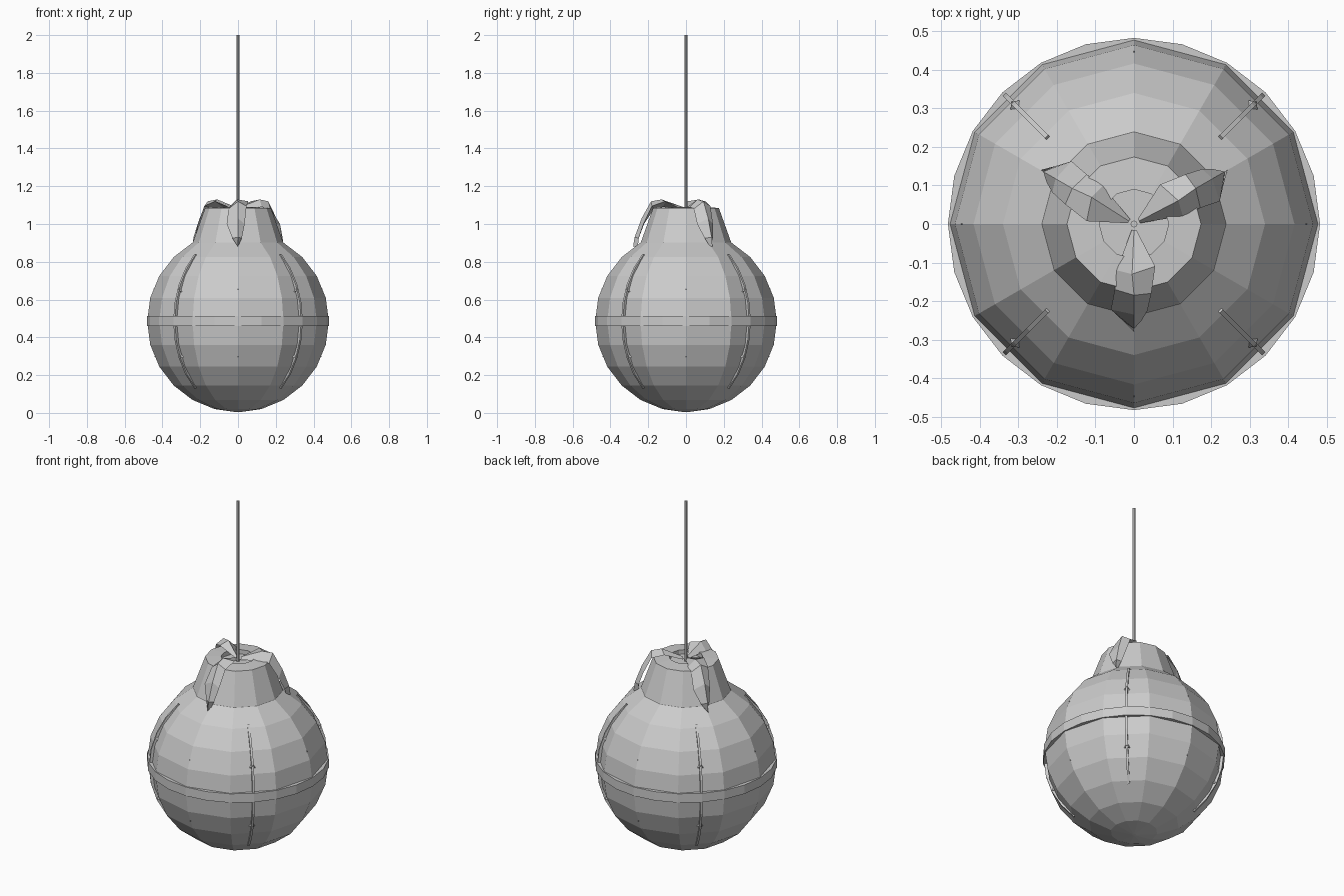
import bpy, bmesh
from math import sin, cos, pi, radians
from mathutils import Vector, Matrix

if "Cube" in bpy.data.objects:
    bpy.data.objects.remove(bpy.data.objects["Cube"])

C = 0.485   # centre height of the ball
R = 0.481   # ball radius


def make(name, verts, faces):
    bm = bmesh.new()
    vs = [bm.verts.new(v) for v in verts]
    for f in faces:
        bm.faces.new([vs[i] for i in f])
    bmesh.ops.remove_doubles(bm, verts=bm.verts, dist=1e-5)
    bmesh.ops.recalc_face_normals(bm, faces=bm.faces)
    me = bpy.data.meshes.new(name)
    bm.to_mesh(me)
    bm.free()
    ob = bpy.data.objects.new(name, me)
    bpy.context.collection.objects.link(ob)
    return ob


def lathe(name, prof, n, closed=False):
    """Revolve (radius, z) points; open profiles get flat end caps."""
    verts = [(r * cos(2 * pi * i / n), r * sin(2 * pi * i / n), z)
             for r, z in prof for i in range(n)]
    m = len(prof)
    faces = []
    for k in range(m if closed else m - 1):
        a, b = k * n, (k + 1) % m * n
        faces += [(a + i, a + (i + 1) % n, b + (i + 1) % n, b + i) for i in range(n)]
    if not closed:
        faces += [tuple(range(n)), tuple(range((m - 1) * n, m * n))]
    return make(name, verts, faces)


# faceted ball: 12 sides, 15 degree rings
lathe("ball", [(max(R * cos(radians(a)), 0.01), C + R * sin(radians(a)))
               for a in range(-90, 91, 15)], 12)

# belt around the middle
lathe("belt", [(0.483, 0.46), (0.483, 0.512), (0.45, 0.512), (0.45, 0.46)], 24, True)

# thin raised seams on the four diagonals
for q in range(4):
    rot = Matrix.Rotation(radians(45 + 90 * q), 3, 'Z')
    verts, faces = [], []
    lats = range(-48, 49, 12)
    for a in lats:
        ca, sa = cos(radians(a)), sin(radians(a))
        for r, w in ((0.45, -.006), (0.479, -.006), (0.479, .006), (0.45, .006)):
            verts.append(rot @ Vector((r * ca, w, C + r * sa)))
    for k in range(len(lats) - 1):
        a = 4 * k
        faces += [(a + i, a + (i + 1) % 4, a + 4 + (i + 1) % 4, a + 4 + i) for i in range(4)]
    faces += [(0, 1, 2, 3), tuple(range(len(verts) - 4, len(verts)))]
    make("seam_%d" % q, verts, faces)

# small pointed studs above and below the belt
for q in range(8):
    for lat in (-22, 22):
        rot = Matrix.Rotation(radians(45 * q), 3, 'Z') @ Matrix.Rotation(radians(-lat), 3, 'Y')
        w = 0.028 if q % 2 else 0.016
        pts = [(0.45, -w, -.028), (0.45, w, -.028), (0.45, 0, .03), (0.481, 0, -.01)]
        make("stud", [rot @ Vector(p) + Vector((0, 0, C)) for p in pts],
             [(0, 1, 2), (0, 1, 3), (1, 2, 3), (2, 0, 3)])

# tapered neck with a sunken top
lathe("neck", [(0.242, 0.895), (0.174, 1.085), (0.09, 1.09), (0.09, 1.065), (0.012, 1.065)], 12)

# string
lathe("string", [(0.009, 1.06), (0.009, 2.0)], 8)

# three folded leaves draped over the neck: left edge, ridge, right edge
leaf = [[(.015, -.006, 1.075), (.015, 0, 1.09), (.015, .006, 1.075)],
        [(.12, -.045, 1.09), (.13, -.005, 1.13), (.11, .055, 1.12)],
        [(.17, -.05, 1.08), (.185, 0, 1.12), (.18, .045, 1.095)],
        [(.222, -.06, 1.0), (.235, 0, 1.03), (.225, .035, 1.0)],
        [(.25, -.03, .925), (.272, 0, .93), (.25, .02, .925)],
        [(.255, 0, .88), (.28, 0, .88), (.255, 0, .88)]]
for q, ang in enumerate((-90, 30, 150)):
    rot = Matrix.Rotation(radians(ang), 3, 'Z')
    verts = [rot @ Vector(p) for row in leaf for p in row]
    faces = [(3 * k + i, 3 * k + (i + 1) % 3, 3 * k + 3 + (i + 1) % 3, 3 * k + 3 + i)
             for k in range(len(leaf) - 1) for i in range(3)] + [(0, 1, 2)]
    make("leaf_%d" % q, verts, faces)
